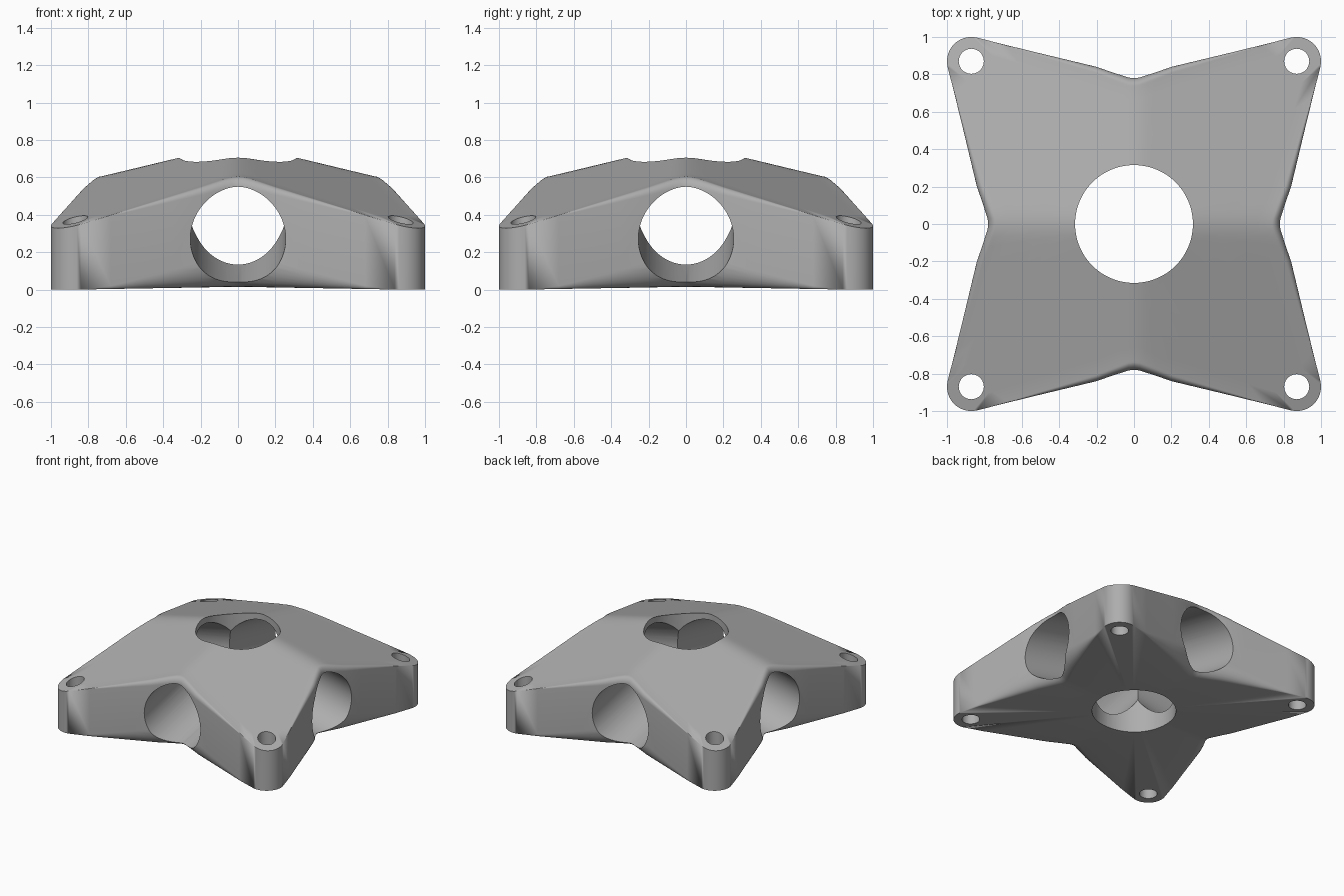
import bpy, bmesh
from math import sin, cos, radians, pi, atan
from mathutils import Matrix, Vector

cube = bpy.data.objects.get("Cube")
if cube:
    bpy.data.objects.remove(cube, do_unlink=True)

# One plain grey material
grey = bpy.data.materials.new("plain_grey")
grey.use_nodes = True
colour = (0.42, 0.42, 0.42, 1)
grey.diffuse_color = colour
grey.node_tree.nodes["Principled BSDF"].inputs["Base Color"].default_value = colour

CORNER, ROUND = 0.87, 0.13
SLOPE = 0.24
TURNS = [Matrix.Rotation(-k * pi / 2, 3, "Z") for k in range(4)]


def soft_abs(v, w=0.08):
    """Absolute value with a rounded crease, for the softened ridges."""
    v = abs(v)
    return v if v > w else (v * v + w * w) / (2 * w)


def roof(x, y):
    return 0.79 - SLOPE * (soft_abs(x) + soft_abs(y))


# Half of one side of the star outline: notch, straight edge, rounded tip
half = [(0, .78), (.03, .783), (.07, .796), (.12, .812), (.2, .84),
        (.35, .876), (.5, .912), (.68, .956)]
half += [(CORNER + ROUND * cos(radians(a)), CORNER + ROUND * sin(radians(a)))
         for a in range(104, 44, -10)]
tip = CORNER + ROUND * sin(pi / 4)
half.append((tip, tip))
side = [(-x, y) for x, y in reversed(half[1:-1])] + half


def notch(x):
    return max(0, 1 - abs(x) / 0.75)


def under(x, y, t):
    """Undercut that sweeps from the base out to the wall."""
    n = notch(x)
    base = 0.015 * max(0, 1 - min(abs(x), abs(y)) / 0.85)
    return x, y - 0.12 * n * (1 - sin(t)), base + 0.18 * n * (1 - cos(t))


def over(x, y, t):
    """Rounded top edge that blends the wall into the roof."""
    n = notch(x)
    top = roof(x, y - 0.05 * n)
    return x, y - 0.05 * n * (1 - cos(t)), top - 0.06 * n * (1 - sin(t))


def inner(x, y, s):
    x, y = x * s, (y - 0.05 * notch(x)) * s
    return x, y, roof(x, y)


# Star body: rings from the base, up the wall and over the roof
bm = bmesh.new()
steps = [i * pi / 16 for i in range(9)]
layers = [(under, t) for t in steps] + [(over, t) for t in steps]
layers += [(inner, s) for s in (0.9, 0.75, 0.6, 0.45, 0.3, 0.15)]
rings = [[bm.verts.new(turn @ Vector(fn(x, y, t))) for turn in TURNS for x, y in side]
         for fn, t in layers]
count = len(rings[0])
for low, high in zip(rings, rings[1:]):
    for i in range(count):
        j = (i + 1) % count
        bm.faces.new((low[i], low[j], high[j], high[i]))
for ring, z in ((rings[0], 0.015), (rings[-1], roof(0, 0))):
    centre = bm.verts.new((0, 0, z))
    for i in range(count):
        bm.faces.new((ring[i], ring[(i + 1) % count], centre))
bmesh.ops.remove_doubles(bm, verts=bm.verts, dist=0.0002)
bmesh.ops.recalc_face_normals(bm, faces=bm.faces)
mesh = bpy.data.meshes.new("star_bracket")
bm.to_mesh(mesh)
bm.free()
mesh.materials.append(grey)
body = bpy.data.objects.new("star_bracket", mesh)
bpy.context.collection.objects.link(body)


def drill(radius, start, end, sides):
    """Cut a round hole from start to end through the body."""
    start, end = Vector(start), Vector(end)
    axis = end - start
    bpy.ops.mesh.primitive_cylinder_add(
        vertices=sides, radius=radius, depth=axis.length, location=(start + end) / 2,
        rotation=axis.to_track_quat("Z", "Y").to_euler())
    cutter = bpy.context.object
    cutter.name = "hole_cutter"
    cutter.hide_render = True
    cutter.data.materials.append(grey)
    bpy.context.view_layer.objects.active = body
    mod = body.modifiers.new("hole", "BOOLEAN")
    mod.operation, mod.solver, mod.object = "DIFFERENCE", "EXACT", cutter
    bpy.ops.object.modifier_apply(modifier=mod.name)
    bpy.data.objects.remove(cutter, do_unlink=True)


# Central bore, four sloping side tubes and four tip holes
drill(0.315, (0, 0, -0.5), (0, 0, 1.5), 96)
for turn in TURNS:
    drill(0.255, turn @ Vector((0, 1.2, 0.295 - 0.45 * 0.23)),
          turn @ Vector((0, 0.03, 0.295 + 0.72 * 0.23)), 72)
    x, y, _ = turn @ Vector((CORNER, CORNER, 0))
    drill(0.067, (x, y, -0.5), (x, y, 1), 40)

bpy.ops.object.select_all(action="DESELECT")
body.select_set(True)
bpy.context.view_layer.objects.active = body
bpy.ops.object.shade_smooth_by_angle(angle=radians(30))
